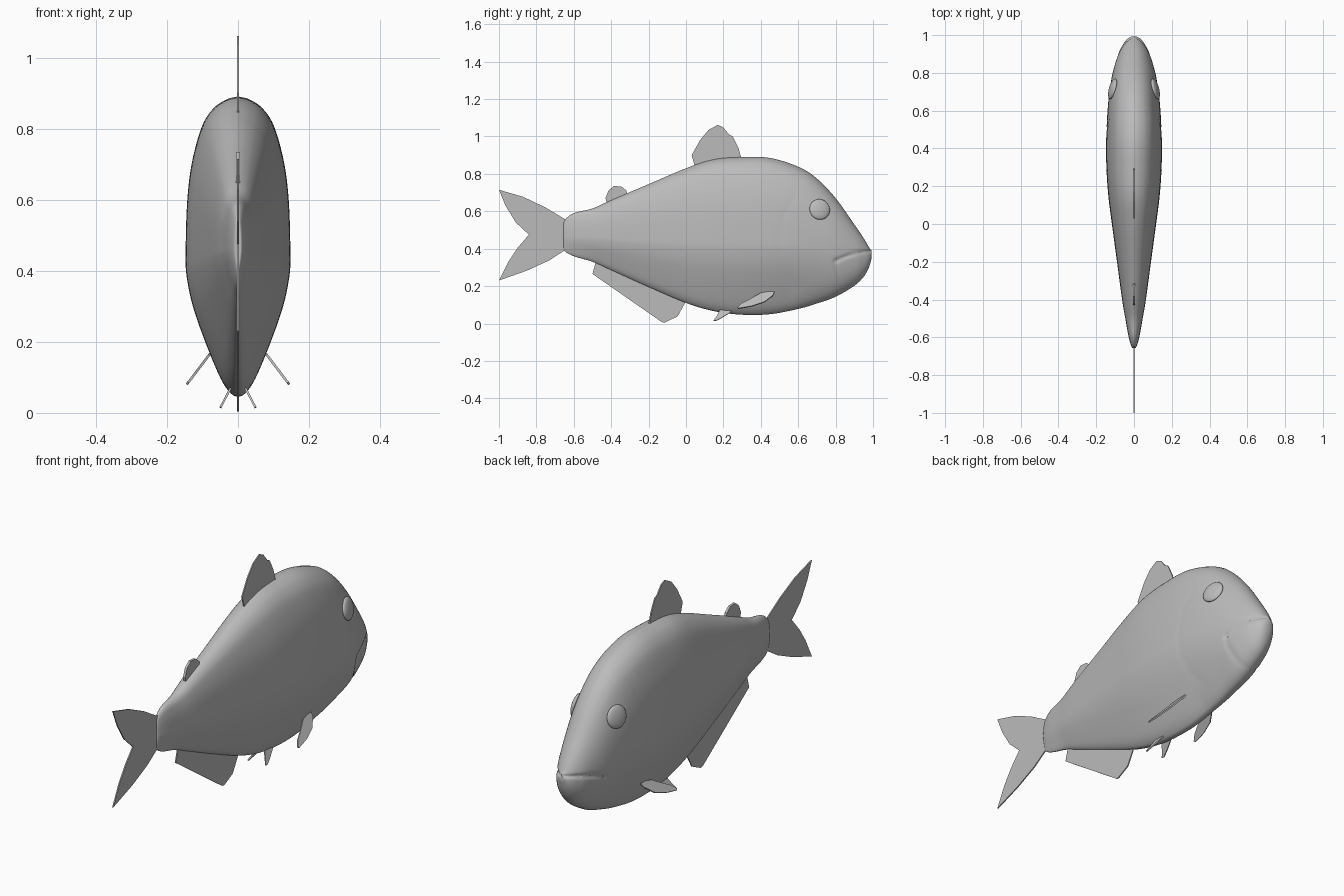
import bpy, bmesh, math
from mathutils import Vector

if "Cube" in bpy.data.objects:
    bpy.data.objects.remove(bpy.data.objects["Cube"])

GREY = (0.5, 0.5, 0.5, 1)
mat = bpy.data.materials.new("plain_grey")
mat.use_nodes = True
mat.diffuse_color = GREY
mat.node_tree.nodes["Principled BSDF"].inputs["Base Color"].default_value = GREY


def finish(name, bm, smooth=True):
    bmesh.ops.recalc_face_normals(bm, faces=bm.faces)
    mesh = bpy.data.meshes.new(name)
    bm.to_mesh(mesh)
    bm.free()
    mesh.materials.append(mat)
    ob = bpy.data.objects.new(name, mesh)
    bpy.context.collection.objects.link(ob)
    if smooth:
        bpy.ops.object.select_all(action='DESELECT')
        ob.select_set(True)
        bpy.context.view_layer.objects.active = ob
        bpy.ops.object.shade_smooth_by_angle(angle=math.radians(50))
    return ob


def spline(points, steps):
    """Smooth curve through a list of equal-length tuples."""
    out = []
    last = len(points) - 1
    for i in range(last):
        p = [Vector(points[min(max(i + k, 0), last)]) for k in (-1, 0, 1, 2)]
        for s in range(steps):
            t = s / steps
            out.append(0.5 * (2 * p[1] + (p[2] - p[0]) * t
                              + (2 * p[0] - 5 * p[1] + 4 * p[2] - p[3]) * t ** 2
                              + (3 * p[1] - p[0] - 3 * p[2] + p[3]) * t ** 3))
    return out + [Vector(points[last])]


def distance(p, path):
    """Distance from a point to a polyline."""
    best = 1
    for a, b in zip(path, path[1:]):
        d = b - a
        t = min(max((p - a).dot(d) / d.length_squared, 0), 1)
        best = min(best, (p - a - d * t).length)
    return best


# Body stations: position along the body, top, bottom, half width
stations = [
    (-.655, .50, .44, .004), (-.65, .55, .39, .013), (-.6, .59, .36, .028),
    (-.5, .615, .33, .046), (-.4, .66, .285, .063), (-.2, .745, .195, .09),
    (0, .83, .11, .117), (.15, .878, .066, .136), (.3, .89, .047, .146),
    (.45, .885, .05, .147), (.6, .838, .078, .14), (.7, .775, .107, .13),
    (.8, .67, .143, .113), (.9, .53, .202, .083), (.95, .456, .25, .058),
    (.98, .405, .305, .035), (.993, .392, .355, .014)]
# Half section: height fraction and width fraction
section = [(0, 0), (.01, .13), (.06, .33), (.18, .62), (.3, .86), (.4, .98), (.48, 1),
           (.65, .97), (.78, .88), (.9, .69), (.96, .47), (.99, .22), (1, 0)]
# Creases of the mouth, the jaw and the gill cover
mouth = spline([Vector(p) for p in ((.8, .335), (.86, .36), (.93, .38), (1, .388))], 4)
jaw = spline([Vector(p) for p in ((.8, .335), (.805, .28), (.83, .21), (.86, .15))], 4)
gill = spline([Vector(p) for p in ((.58, .68), (.52, .56), (.5, .43), (.53, .27), (.6, .18))], 4)

half = spline(section, 5)
outline = [(t, w) for t, w in half] + [(t, -w) for t, w in half[-2:0:-1]]
bm = bmesh.new()
rings = []
for y, top, bottom, width in spline(stations, 9):
    head = min(max((y - .55) / .3, 0), 1)
    ring = []
    for t, w in outline:
        oval = math.copysign(2 * math.sqrt(max(t * (1 - t), 0)), w) if w else 0
        z = bottom + t * (top - bottom)
        x = width * (w + (oval - w) * head)
        p = Vector((y, z))
        groove = 0
        if y > .45:
            groove = (.009 * math.exp(-(distance(p, mouth) / .008) ** 2)
                      + .005 * math.exp(-(distance(p, jaw) / .008) ** 2)
                      + .002 * math.exp(-(distance(p, gill) / .012) ** 2))
        x = math.copysign(max(abs(x) - groove, 0), x)
        ring.append(bm.verts.new((x, y, z)))
    rings.append(ring)
for a, b in zip(rings, rings[1:]):
    for i in range(len(a)):
        j = (i + 1) % len(a)
        bm.faces.new((a[i], a[j], b[j], b[i]))
bm.faces.new(rings[0])
bm.faces.new(rings[-1])
body = finish("body", bm)

# Eyes: shallow domes resting on the head
for side, label in ((1, "left"), (-1, "right")):
    near = min((v for v in body.data.vertices if v.co.x * side > 0),
               key=lambda v: (v.co.y - .715) ** 2 + (v.co.z - .61) ** 2)
    bm = bmesh.new()
    bmesh.ops.create_uvsphere(bm, u_segments=32, v_segments=16, radius=.056)
    turn = near.normal.to_track_quat('Z', 'Y').to_matrix()
    for v in bm.verts:
        v.co.z *= .3
        v.co = turn @ v.co + Vector((near.co.x, .715, .61))
    finish(label + "_eye", bm)


def fin(name, points, thickness):
    """Thin plate from a flat outline."""
    bm = bmesh.new()
    bm.faces.new([bm.verts.new(p) for p in points])
    ob = finish(name, bm, False)
    solid = ob.modifiers.new("thickness", 'SOLIDIFY')
    solid.thickness = thickness
    solid.offset = 0


# Fins on the centre line
centre_fins = {
    "tail_fin": [(-.62, .55), (-.65, .56), (-.75, .62), (-.87, .677), (-1, .715), (-.965, .63),
                 (-.91, .54), (-.84, .475), (-.9, .405), (-.95, .33), (-1, .23),
                 (-.85, .283), (-.73, .338), (-.65, .39), (-.62, .4)],
    "dorsal_fin": [(.05, .83), (.03, .9), (.075, .98), (.12, 1.035), (.17, 1.062), (.2, 1.048),
                   (.23, 1.01), (.25, 1), (.28, .94), (.3, .87)],
    "small_back_fin": [(-.42, .63), (-.43, .67), (-.415, .71), (-.385, .735), (-.345, .732),
                       (-.318, .71), (-.31, .67)],
    "anal_fin": [(-.48, .34), (-.5, .265), (-.13, .008), (-.115, .004), (-.045, .038),
                 (-.005, .11), (-.02, .14)]}
for name, points in centre_fins.items():
    fin(name, [(0, y, z) for y, z in points], .012 if name == "small_back_fin" else .006)

# Paired fins, spreading outwards as they go down
pectoral = [(.475, .175), (.465, .15), (.42, .115), (.35, .092), (.28, .08), (.275, .086),
            (.3, .108), (.34, .128), (.4, .162)]
pelvic = [(.25, .07), (.23, .055), (.19, .03), (.16, .014), (.148, .016), (.165, .04), (.18, .07)]
for side, label in ((1, "left"), (-1, "right")):
    fin(label + "_pectoral_fin",
        [(side * (.076 + (.17 - z) * .76), y, z) for y, z in pectoral], .007)
    fin(label + "_pelvic_fin",
        [(side * (.026 + (.06 - z) * .52), y, z) for y, z in pelvic], .006)
